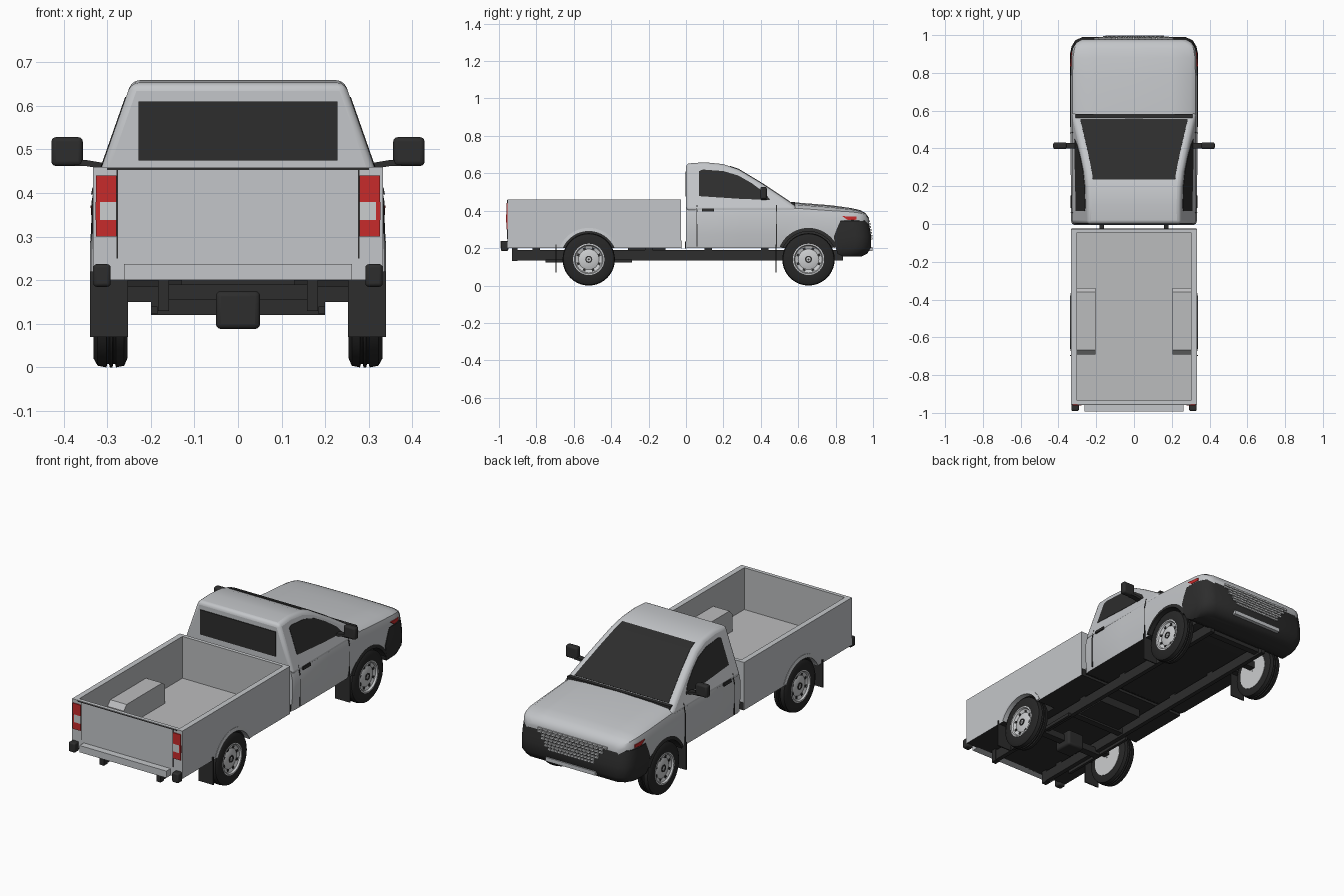
import bpy, bmesh, math
from mathutils import Vector

if "Cube" in bpy.data.objects:
    bpy.data.objects.remove(bpy.data.objects["Cube"])


def mat(name, c):
    m = bpy.data.materials.new(name)
    m.diffuse_color = (*c, 1)
    m.use_nodes = True
    m.node_tree.nodes["Principled BSDF"].inputs["Base Color"].default_value = m.diffuse_color
    return m


PAINT = mat("silver_paint", (0.55, 0.565, 0.585))
LINER = mat("bed_grey", (0.5, 0.505, 0.515))
DARK = mat("black_trim", (0.026, 0.026, 0.026))
RUBBER = mat("tyre_rubber", (0.02, 0.02, 0.02))
RED = mat("red_lens", (0.57, 0.024, 0.024))
RIM = mat("rim_metal", (0.6, 0.61, 0.62))


def make(name, verts, faces, m, bevel=0, smooth=True):
    me = bpy.data.meshes.new(name)
    me.from_pydata([tuple(v) for v in verts], [], faces)
    bm = bmesh.new()
    bm.from_mesh(me)
    bmesh.ops.recalc_face_normals(bm, faces=bm.faces)
    bm.to_mesh(me)
    bm.free()
    o = bpy.data.objects.new(name, me)
    bpy.context.collection.objects.link(o)
    me.materials.append(m)
    if bevel:
        b = o.modifiers.new("bevel", "BEVEL")
        b.width, b.segments, b.limit_method, b.angle_limit = bevel, 3, "ANGLE", math.radians(40)
    if smooth:
        shade(o)
    return o


def shade(o):
    bpy.ops.object.select_all(action="DESELECT")
    o.select_set(True)
    bpy.context.view_layer.objects.active = o
    bpy.ops.object.shade_smooth_by_angle(angle=math.radians(35))


def loft(name, rings, m, caps=True, closed=False, **kw):
    """Skin a list of equal-length closed rings."""
    n, k = len(rings[0]), len(rings)
    faces = [(i * n + j, i * n + (j + 1) % n, (i + 1) % k * n + (j + 1) % n, (i + 1) % k * n + j)
             for i in range(k if closed else k - 1) for j in range(n)]
    if caps and not closed:
        faces += [tuple(range(n)), tuple(range((k - 1) * n, k * n))]
    return make(name, [v for r in rings for v in r], faces, m, **kw)


def box(name, x, y, z, m, bevel=0):
    return loft(name, [[(x[0], y[0], h), (x[1], y[0], h), (x[1], y[1], h), (x[0], y[1], h)] for h in z],
                m, bevel=bevel, smooth=bevel > 0)


def pair(name, x, y, z, m, bevel=0):
    for s, side in ((1, "right"), (-1, "left")):
        box(f"{name}_{side}", sorted((s * x[0], s * x[1])), y, z, m, bevel)


def side_plate(name, pts, fx, m, t=0.004):
    """Thin plate lying on both flanks; fx gives the flank x at (y, z)."""
    for s, side in ((1, "right"), (-1, "left")):
        loft(f"{name}_{side}", [[(s * (fx(y, z) + d), y, z) for y, z in pts] for d in (-0.004, t)],
             m, smooth=False)


def lerp(table, v, c=1):
    for a, b in zip(table, table[1:]):
        if v <= b[0]:
            return a[c] + (b[c] - a[c]) * max(0, (v - a[0]) / (b[0] - a[0]))
    return table[-1][c]


def lathe(name, prof, cy, cz, m, a0=0, a1=360, n=40):
    """Revolve a closed (x, r) outline about an x-parallel axle."""
    full = a1 - a0 == 360
    rings = []
    for i in range(n if full else n + 1):
        a = math.radians(a0 + (a1 - a0) * i / n)
        rings.append([(x, cy + r * math.cos(a), cz + r * math.sin(a)) for x, r in prof])
    return loft(name, rings, m, closed=full)


def boolean(o, cutter, op="DIFFERENCE"):
    b = o.modifiers.new("bool", "BOOLEAN")
    b.object, b.operation, b.solver = cutter, op, "EXACT"
    bpy.ops.object.select_all(action="DESELECT")
    bpy.context.view_layer.objects.active = o
    o.select_set(True)
    bpy.ops.object.modifier_apply(modifier=b.name)
    bpy.data.objects.remove(cutter)


FRONT, REAR, AXLE = 0.655, -0.52, 0.14


def cut_arches(o, cy):
    for s in (1, -1):
        ring = [(math.cos(i * math.pi / 20) * 0.15, math.sin(i * math.pi / 20) * 0.15) for i in range(40)]
        boolean(o, loft("arch_cutter", [[(s * x, cy + a, AXLE + b) for a, b in ring] for x in (0.22, 0.4)],
                        DARK, smooth=False))
    # dark wheel housings and underside
    o.data.materials.clear()
    for m in (PAINT, DARK, LINER):
        o.data.materials.append(m)
    for p in o.data.polygons:
        c = p.center
        inside = 0.214 < abs(c.x) < 0.329 and math.hypot(c.y - cy, c.z - AXLE) < 0.152
        p.material_index = 1 if inside or (p.normal.z < -0.8 and c.z < 0.23) else 0


# cab lower body and bonnet: y, half width, bottom, top
ST = [(0, .328, .2, .44), (.02, .334, .2, .44), (.3, .335, .2, .44), (.5, .335, .2, .44), (.6, .335, .2, .436),
      (.78, .335, .2, .422), (.88, .333, .25, .41), (.93, .325, .28, .4), (.96, .305, .3, .385), (.978, .275, .31, .36)]
rings = []
for y, w, zb, zt in ST:
    half = [(w - .008, 0), (w, .3), (w, .72), (w - .01, .9), (w - .035, .98), (w * .6, 1.01)]
    pts = half + [(0, 1.03)] + [(-x, f) for x, f in reversed(half)]
    rings.append([(x, y, zb + (zt - zb) * f) for x, f in pts])
cab = loft("cab_body", rings, PAINT, smooth=False)
cut_arches(cab, FRONT)
shade(cab)
box("cab_rear_sill", (-.32, .32), (-.005, .003), (.199, .235), DARK)

# cab upper part with roof
ROOF = [(0, .652), (.1, .659), (.2, .649), (.28, .622), (.4, .55), (.5, .484), (.58, .43)]


def hw(y, z):
    return .32 - (z - .44) * .35


prof = [(0, .4)] + ROOF + [(.6, .4)]
loft("cab_roof", [[(s * hw(y, z), y, z) for y, z in prof] for s in (-1, 1)], PAINT, bevel=.018)

# glass
screen = []
for y in (.235, .28, .34, .4, .45, .5, .555):
    z = lerp(ROOF, y)
    w = hw(y, z) - .033
    screen.append([(-w, y - .0024, z - .004), (w, y - .0024, z - .004),
                  (w, y + .0012, z + .002), (-w, y + .0012, z + .002)])
loft("windscreen", screen, DARK)
box("cowl_strip", (-.31, .31), (.56, .582), (.42, .446), DARK)
side_plate("side_window", [(.07, .478), (.07, .612), (.09, .62), (.2, .612), (.28, .588), (.35, .548),
                           (.42, .497), (.45, .458), (.3, .463)], hw, DARK, .002)
box("rear_window", (-.228, .228), (-.004, .004), (.475, .61), DARK)


# door seams, handles and headlamps
def wx(y, z):
    return lerp(ST, y) - max(0, z - .38) * .2


for y in (.057, .482):
    side_plate("door_seam", [(y, .21), (y + .004, .21), (y + .004, .3), (y + .004, .38), (y + .004, .43), (y, .43),
                             (y, .38), (y, .3)], wx, DARK, .001)
side_plate("door_handle", [(.085, .397), (.15, .397), (.15, .413), (.085, .413)], wx, DARK, .006)
side_plate("headlamp", [(.835, .371), (.865, .35), (.912, .352), (.912, .368)], wx, RED, .004)

# mirrors
pair("mirror", (.356, .428), (.397, .432), (.462, .528), DARK, .01)
for s in (1, -1):
    loft("mirror_arm", [[(s * x, .40, z), (s * x, .43, z), (s * x, .43, z + .014), (s * x, .40, z + .014)]
                        for x, z in ((.29, .452), (.35, .462), (.375, .462))], DARK, smooth=False)

# front bumper: z, nose y, half width, rear y
BUMP = [(.155, .945, .31, .84), (.17, .975, .325, .81), (.205, .996, .336, .8), (.26, .996, .338, .79),
        (.3, .99, .338, .805), (.345, .982, .336, .825), (.352, .974, .33, .83)]
rings = []
for z, yf, w, yr in BUMP:
    half = [(w, yr), (w, yf - .09), (w - .008, yf - .055), (w - .027, yf - .024), (w - .065, yf - .006)]
    rings.append([(x, y, z) for x, y in half + [(-x, y) for x, y in reversed(half)]])
loft("front_bumper", rings, DARK)

# grille dashes and lower bumper strip
for r in range(7):
    z = .246 + r * .0155
    w = .14 + r * .012
    yf = lerp(BUMP, z)
    n = 14
    for i in range(n):
        x = -w + 2 * w * (i + .5 * (r % 2)) / n
        box("grille_dash", (x, x + 1.7 * w / n), (yf - .008, yf + .001), (z, z + .01), RIM)
box("bumper_strip", (-.15, .15), (.97, .997), (.184, .205), PAINT)

# load bed: tub with wheel boxes and arches
bed = box("load_bed", (-.333, .333), (-.955, -.026), (.2, .46), PAINT)
boolean(bed, box("tub_cutter", (-.303, .303), (-.935, -.046), (.232, .6), PAINT))
for s in (1, -1):
    boolean(bed, loft("wheel_box", [[(s * x, y, z) for y, z in
                                     ((-.692, .22), (-.692, .325), (-.668, .352), (-.36, .352), (-.338, .335), (-.338, .22))]
                                    for x in (.205, .32)], PAINT, smooth=False), "UNION")
cut_arches(bed, REAR)
for p in bed.data.polygons:
    c = p.center
    if p.material_index == 0 and abs(c.x) < .31 and -.94 < c.y < -.04 and c.z < .455:
        p.material_index = 2
box("bed_front_sill", (-.33, .33), (-.028, -.024), (.199, .24), DARK)

# tailgate seams, lamps, step and bumper ends
pair("tailgate_seam", (.275, .279), (-.957, -.95), (.25, .455), DARK)
box("tailgate_top_seam", (-.3, .3), (-.957, -.95), (.453, .457), DARK)
box("rear_step", (-.262, .262), (-.992, -.95), (.2, .237), PAINT)
for z0, z1, m in ((.3, .338, RED), (.338, .38, RIM), (.38, .44, RED)):
    pair("tail_lamp", (.279, .326), (-.961, -.95), (z0, z1), m)
pair("tail_lamp_edge", (.316, .3265), (-.962, -.95), (.338, .38), RED)
pair("bumper_end", (.292, .332), (-.99, -.95), (.185, .237), DARK, .008)

# wheels, flares and mud flaps
for cy in (FRONT, REAR):
    for s in (1, -1):
        P = lambda pts: [(s * x, r) for x, r in pts]
        lathe("tyre", P([(.256, .08), (.254, .12), (.261, .136), (.28, .14), (.282, .132), (.286, .132), (.288, .14),
                         (.294, .14), (.296, .132), (.3, .132), (.302, .14), (.322, .136), (.331, .12),
                         (.329, .08)]), cy, AXLE, RUBBER)
        lathe("rim", P([(.27, .003), (.27, .084), (.33, .084), (.331, .077), (.322, .072), (.316, .055), (.323, .035),
                        (.323, .003)]), cy, AXLE, RIM, n=32)
        lathe("hub_ring", P([(.31, .012), (.31, .019), (.326, .019), (.326, .012)]), cy, AXLE, DARK, n=20)
        lathe("inner_disc", P([(.253, .003), (.253, .098), (.265, .098), (.265, .003)]), cy, AXLE, RIM, n=28)
        for i in range(8):
            a = i * math.pi / 4 + .39
            u, v = Vector((0, math.cos(a), math.sin(a))), Vector((0, -math.sin(a), math.cos(a)))
            c = Vector((0, cy, AXLE))
            loft("rim_slot", [[c + Vector((s * x, 0, 0)) + u * p + v * q for p, q in
                               ((.053, -.006), (.067, -.008), (.067, .008), (.053, .006))] for x in (.312, .3205)],
                 DARK, smooth=False)
        lathe("wheel_flare", P([(.31, .149), (.31, .168), (.335, .168), (.339, .149)]), cy, AXLE,
              PAINT if cy == REAR else DARK, 24, 156, 28)
pair("front_mud_flap", (.252, .34), (.478, .484), (.07, .22), DARK)
pair("rear_mud_flap", (.252, .34), (-.699, -.693), (.07, .22), DARK)

# chassis
pair("chassis_rail", (.158, .182), (-.92, .84), (.135, .19), DARK)
for y in (-.3, .8):
    box("cross_member", (-.17, .17), (y - .018, y + .018), (.145, .19), DARK)
for y in (-.8, -.2, .12, .42):
    pair("body_mount", (.158, .182), (y - .02, y + .02), (.18, .202), DARK)
box("rear_axle", (-.2, .2), (REAR - .02, REAR + .02), (.12, .157), DARK)
for y in (FRONT, REAR):
    pair("axle_stub", (.17, .27), (y - .018, y + .018), (.15, .186), DARK)
box("differential", (-.051, .051), (REAR - .055, REAR + .055), (.088, .175), DARK, .012)
pair("leaf_spring", (.185, .2), (-.75, -.29), (.122, .14), DARK)
box("fuel_tank", (-.13, .13), (-.31, -.11), (.155, .203), DARK)
pair("tow_bracket", (.158, .184), (-.93, -.9), (.13, .2), DARK)
